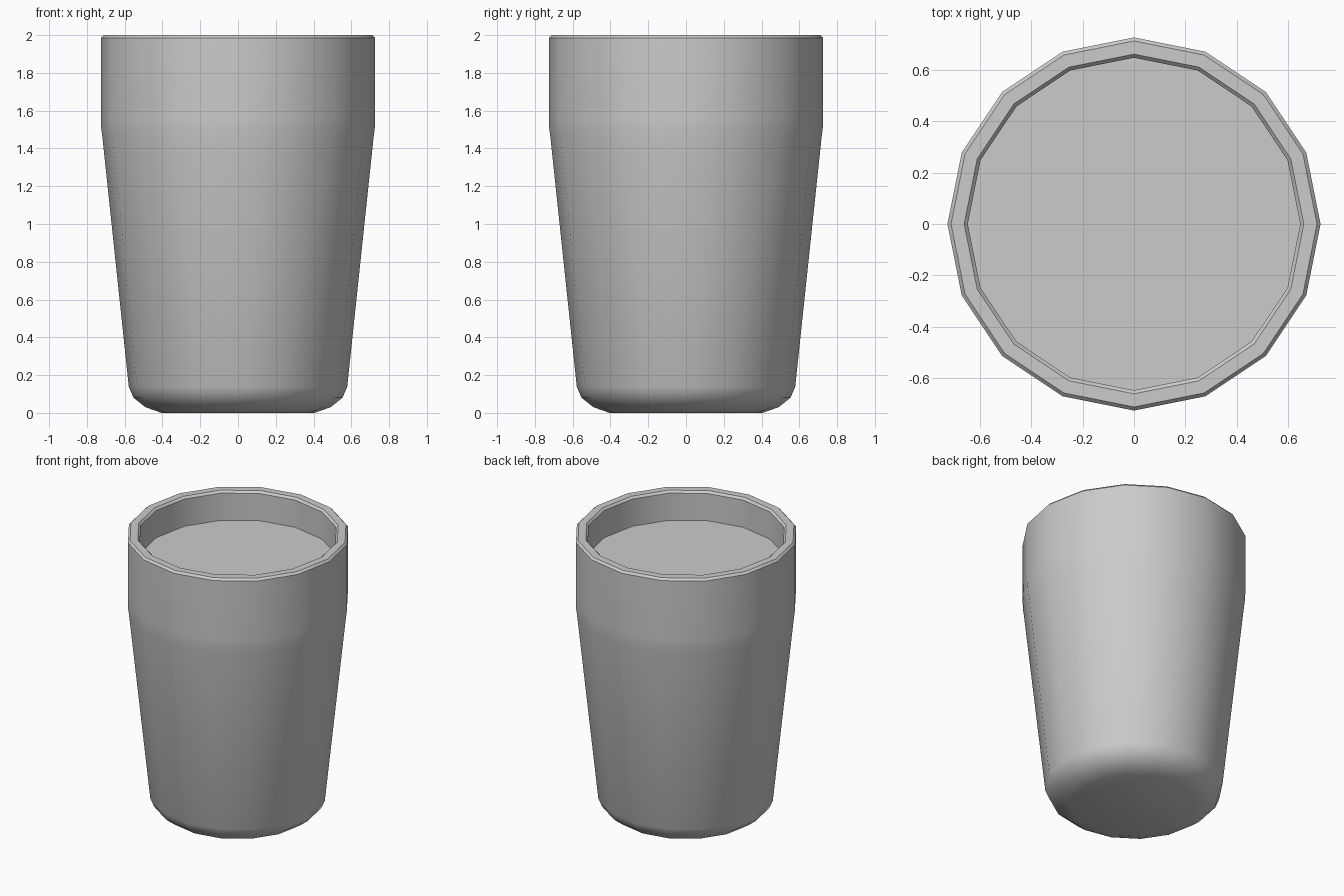
import bpy, bmesh
from math import sin, cos, pi, radians

if "Cube" in bpy.data.objects:
    bpy.data.objects.remove(bpy.data.objects["Cube"])

SIDES = 16


def lathe(name, profile, cap_start=False, cap_end=False):
    """Revolve (radius, height) points around z; caps close the ends."""
    bm = bmesh.new()
    rings = [[bm.verts.new((r * cos(2 * pi * i / SIDES), r * sin(2 * pi * i / SIDES), z))
              for i in range(SIDES)] for r, z in profile]
    for a, b in zip(rings, rings[1:]):
        for i in range(SIDES):
            j = (i + 1) % SIDES
            bm.faces.new((a[i], a[j], b[j], b[i]))
    if cap_start:
        bm.faces.new(rings[0][::-1])
    if cap_end:
        bm.faces.new(rings[-1])
    mesh = bpy.data.meshes.new(name)
    bm.to_mesh(mesh)
    bm.free()
    obj = bpy.data.objects.new(name, mesh)
    bpy.context.collection.objects.link(obj)
    bpy.ops.object.select_all(action='DESELECT')
    obj.select_set(True)
    bpy.context.view_layer.objects.active = obj
    bpy.ops.object.shade_smooth_by_angle(angle=radians(30))
    return obj


# Cup: rounded base, tapered side, straight collar, chamfered rim, inner wall
lathe("cup", [(0.405, 0), (0.49, 0.03), (0.553, 0.08), (0.578, 0.137),
              (0.718, 1.46), (0.724, 1.505), (0.726, 1.56), (0.726, 1.985), (0.712, 2.0),
              (0.661, 2.0), (0.647, 1.985), (0.647, 1.79)], cap_start=True)

# Drink surface filling the cup just below the rim
lathe("drink_surface", [(0.647, 1.79)], cap_end=True)
